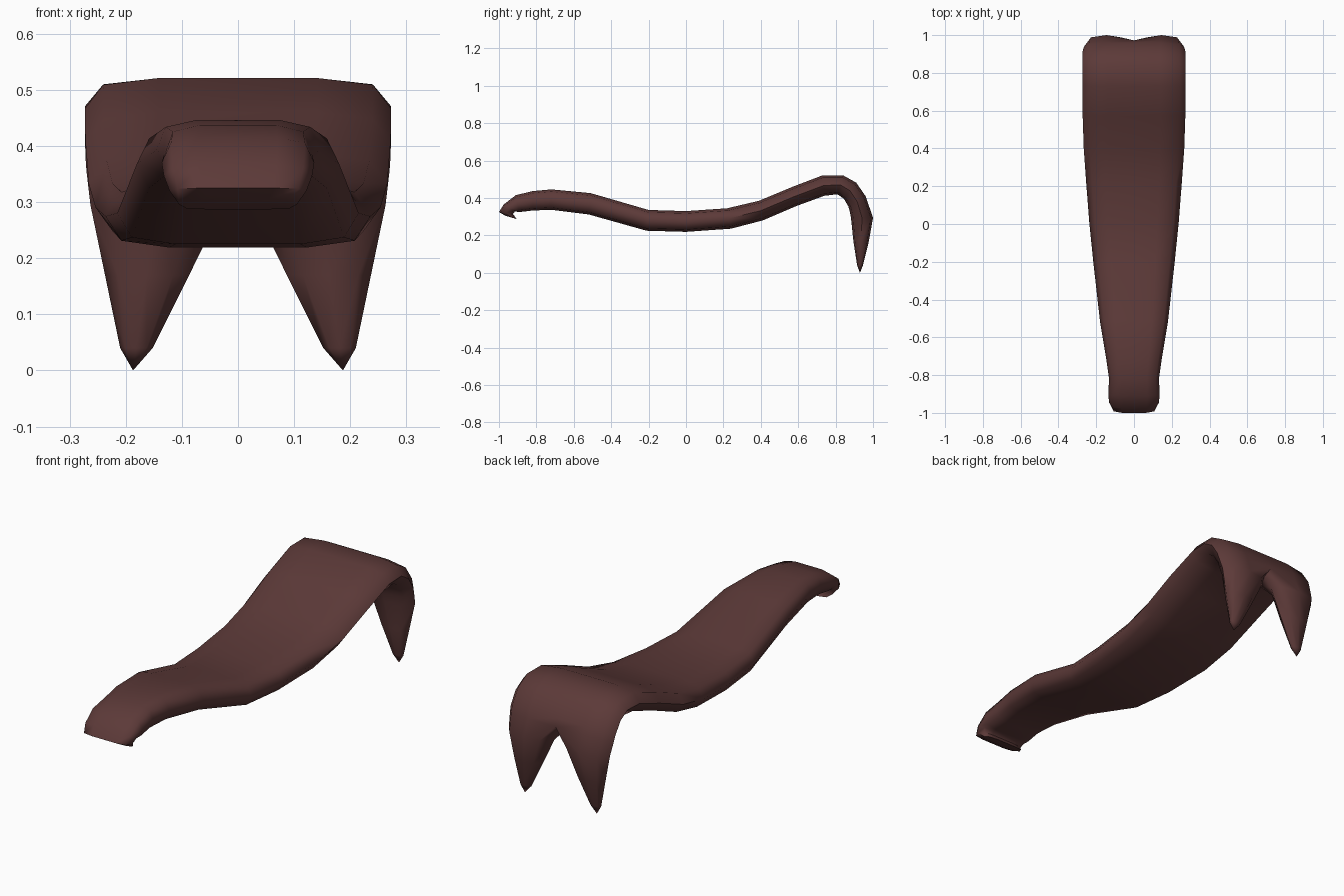
import bpy, bmesh
from mathutils import Vector

if "Cube" in bpy.data.objects:
    bpy.data.objects.remove(bpy.data.objects["Cube"])

mat = bpy.data.materials.new("dark reddish brown")
mat.diffuse_color = (0.108, 0.042, 0.040, 1)
mat.use_nodes = True
mat.node_tree.nodes["Principled BSDF"].inputs["Base Color"].default_value = mat.diffuse_color

# Rounded cross-sections: u across the width, v through the thickness
BODY = [(0, 1), (.52, 1), (.88, .78), (1, 0), (.88, -.78), (.52, -1),
        (0, -1), (-.52, -1), (-.88, -.78), (-1, 0), (-.88, .78), (-.52, 1)]
FANG = [(-.62, .8), (0, 1), (.7, .8), (1, 0), (.7, -.8), (0, -1), (-.62, -.8), (-1, 0)]

# Strap stations: top y, top z, bottom y, bottom z, half width
STRAP = [
    (-.965, .305, -.905, .287, .105),
    (-1.0, .325, -.925, .315, .122),
    (-.975, .365, -.915, .328, .132),
    (-.91, .415, -.89, .325, .136),
    (-.82, .437, -.82, .333, .132),
    (-.72, .446, -.72, .337, .146),
    (-.51, .426, -.52, .312, .180),
    (-.20, .336, -.21, .225, .215),
    (0, .330, 0, .219, .236),
    (.22, .345, .24, .236, .254),
    (.39, .385, .41, .280, .266),
    (.57, .460, .59, .357, .272),
    (.73, .521, .74, .412, .273),
    (.84, .521, .81, .420, .273),
    (.91, .482, .845, .395, .273),
    (.96, .410, .868, .355, .272),
    (.972, .375, .874, .335, .270),
]
# Fang stations: outer y, inner y, z, inner x, outer x
FANGS = [
    (1.0, .882, .295, .026, .263),
    (.978, .895, .17, .087, .237),
    (.946, .915, .04, .152, .210),
]

bm = bmesh.new()


def ring(section, top, bottom, cx, w, side=1):
    top, bottom = Vector(top), Vector(bottom)
    mid, half = (top + bottom) / 2, (top - bottom) / 2
    out = []
    for u, v in section:
        p = mid + half * v
        out.append(bm.verts.new((side * (cx + u * w), p.x, p.y)))
    return out


def bridge(a, b):
    n = len(a)
    for i in range(n):
        j = (i + 1) % n
        bm.faces.new((a[i], a[j], b[j], b[i]))


# Curved strap with hooked front lip
rings = [ring(BODY, s[:2], s[2:4], 0, s[4]) for s in STRAP]
for a, b in zip(rings, rings[1:]):
    bridge(a, b)
bm.faces.new(rings[0])

# Two fangs grown from the split rear end
end = rings[-1]
crotch = bm.verts.new((end[0].co + end[6].co) / 2)
for side in (1, -1):
    idx = range(7) if side == 1 else [0, 11, 10, 9, 8, 7, 6]
    prev = [end[i] for i in idx] + [crotch]
    for yo, yi, z, xi, xo in FANGS:
        cur = ring(FANG, (yo, z), (yi, z), (xi + xo) / 2, (xo - xi) / 2, side)
        bridge(prev, cur)
        prev = cur
    tip = bm.verts.new((side * .187, .93, 0))
    for i in range(8):
        bm.faces.new((prev[i], prev[(i + 1) % 8], tip))

bmesh.ops.recalc_face_normals(bm, faces=bm.faces[:])
for f in bm.faces:
    f.smooth = True
for e in bm.edges:
    e.smooth = e.calc_face_angle(0) < 1.2

mesh = bpy.data.meshes.new("forked_strap")
bm.to_mesh(mesh)
bm.free()
mesh.materials.append(mat)
obj = bpy.data.objects.new("forked_strap", mesh)
bpy.context.collection.objects.link(obj)
